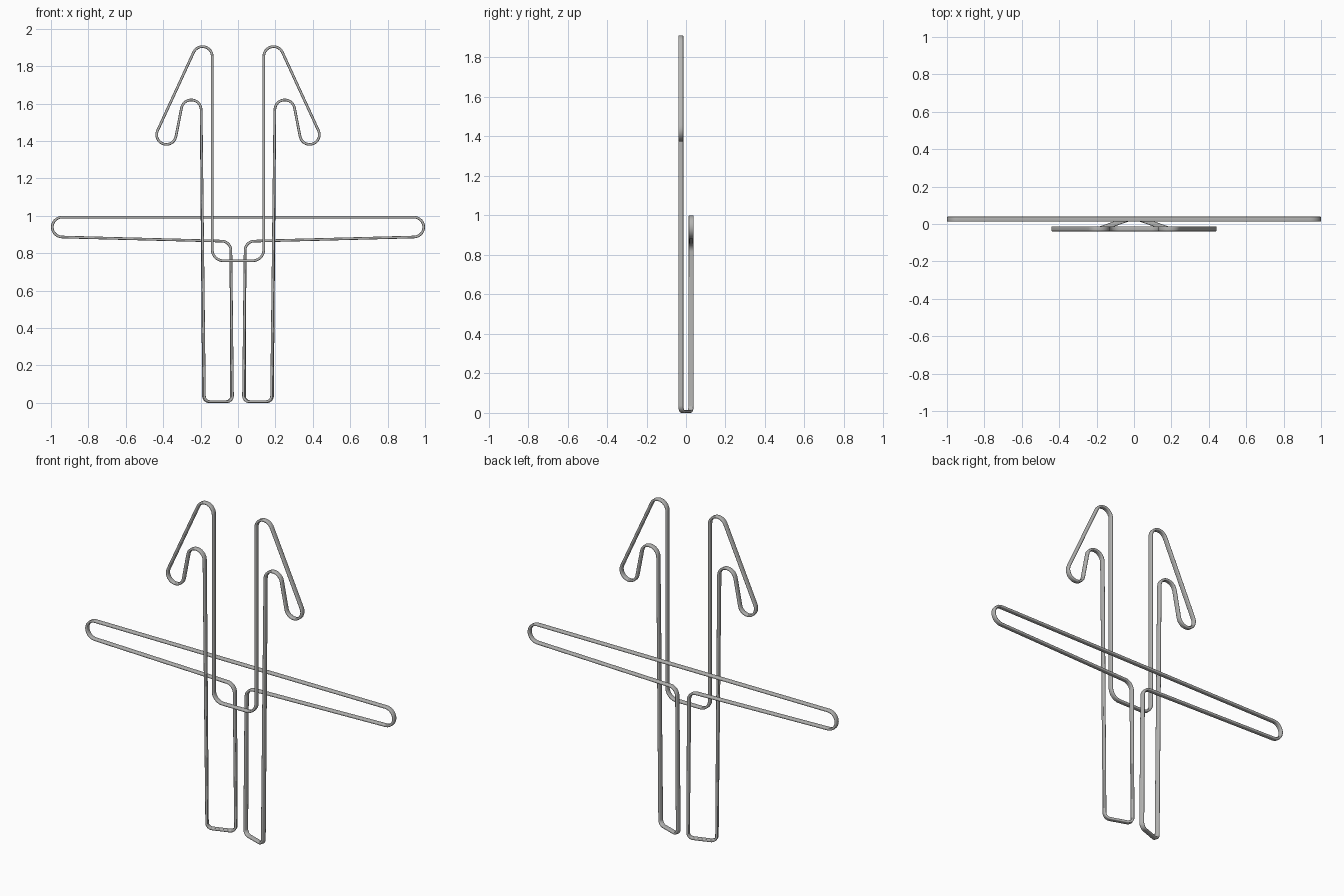
import bpy
import bmesh
from math import atan2, asin, sin, cos, pi
from mathutils import Vector

cube = bpy.data.objects.get("Cube")
if cube:
    bpy.data.objects.remove(cube, do_unlink=True)

DEPTH = 0.026                       # offset of the front and back layers
WIDE, THIN, ROUND = 0.013, 0.007, 0.005     # half sizes and edge radius of the strip
ARC_STEPS, LINE_STEPS, ROUND_STEPS = 14, 8, 4

steel = bpy.data.materials.new("light_grey_steel")
steel.use_nodes = True
GREY = (0.46, 0.46, 0.45, 1)
steel.diffuse_color = GREY
steel.node_tree.nodes["Principled BSDF"].inputs["Base Color"].default_value = GREY

# Bends of the left half: centre x, centre z, radius (positive turns left), layer
BENDS = [
    (0, 0.76, 0, "front"),              # middle of the low bridge
    (0.078, 0.82, 0.06, "front"),       # bridge corner
    (0.190, 1.853, -0.052, "front"),    # hook top
    (0.383, 1.434, -0.052, "front"),    # hook tip
    (0.250, 1.567, 0.053, "front"),     # hook throat
    (0.152, 0.037, -0.03, "foot"),      # outer foot corner
    (0.062, 0.037, -0.03, "foot"),      # inner foot corner
    (0.088, 0.815, -0.05, "back"),      # leg to arm
    (0.940, 0.940, 0.053, "back"),      # arm end
    (0, 0.993, 0, "back"),              # middle of the top bar
]


def heading(a, b):
    """Direction of the tangent line that runs from bend a to bend b."""
    dx, dz = b[0] - a[0], b[1] - a[1]
    return atan2(dz, dx) - asin((b[2] - a[2]) / (dx * dx + dz * dz) ** 0.5)


def bend_points(i):
    """Points around one bend, each with the direction of the strip's width."""
    cx, cz, r, layer = BENDS[i]
    before = heading(BENDS[i - 1], BENDS[i]) if i else 0
    after = heading(BENDS[i], BENDS[i + 1]) if i + 1 < len(BENDS) else pi
    turn = (after - before) % (2 * pi)
    if r < 0:
        turn -= 2 * pi
    steps = ARC_STEPS if r else 0
    result = []
    for k in range(steps + 1):
        a = before + turn * k / max(steps, 1)
        x, z = cx + sin(a) * r, cz - cos(a) * r
        side = Vector((0, 1, 0))
        y = -DEPTH if layer == "front" else DEPTH
        if layer == "foot":             # the foot slants from front to back
            y = DEPTH * (1 - 2 * (x - 0.032) / 0.15)
            side = Vector((2 * DEPTH, 0.15, 0)).normalized()
        result.append((Vector((x, y, z)), side))
    return result


# Path of one half, with the straight runs twisting gently between bends
half = []
for i in range(len(BENDS)):
    points = bend_points(i)
    if half:
        (p, s), (q, t) = half[-1], points[0]
        for k in range(1, LINE_STEPS):
            f = k / LINE_STEPS
            half.append((p.lerp(q, f), s.lerp(t, f)))
    half += points


def mirrored(v):
    return Vector((-v.x, v.y, v.z))


path = half + [(mirrored(p), mirrored(s)) for p, s in reversed(half[1:-1])]

# Round-edged flat section swept around the closed path
section = []
for corner, (su, sv) in enumerate([(1, 1), (-1, 1), (-1, -1), (1, -1)]):
    for k in range(ROUND_STEPS + 1):
        a = (corner + k / ROUND_STEPS) * pi / 2
        section.append((su * (WIDE - ROUND) + ROUND * cos(a),
                        sv * (THIN - ROUND) + ROUND * sin(a)))

bm = bmesh.new()
rings = []
for i, (p, side) in enumerate(path):
    t = (path[(i + 1) % len(path)][0] - p).normalized()
    t = (t + (p - path[i - 1][0]).normalized()).normalized()
    across = (side - t * side.dot(t)).normalized()
    normal = t.cross(across)
    rings.append([bm.verts.new(p + across * u + normal * v) for u, v in section])
for i, ring in enumerate(rings):
    prev = rings[i - 1]
    for j in range(len(section)):
        bm.faces.new((prev[j - 1], prev[j], ring[j], ring[j - 1]))
bmesh.ops.recalc_face_normals(bm, faces=bm.faces)

mesh = bpy.data.meshes.new("bent_wire_hanger")
bm.to_mesh(mesh)
bm.free()
mesh.materials.append(steel)
hanger = bpy.data.objects.new("bent_wire_hanger", mesh)
bpy.context.collection.objects.link(hanger)
bpy.ops.object.select_all(action="DESELECT")
hanger.select_set(True)
bpy.context.view_layer.objects.active = hanger
bpy.ops.object.shade_smooth_by_angle(angle=0.8)
